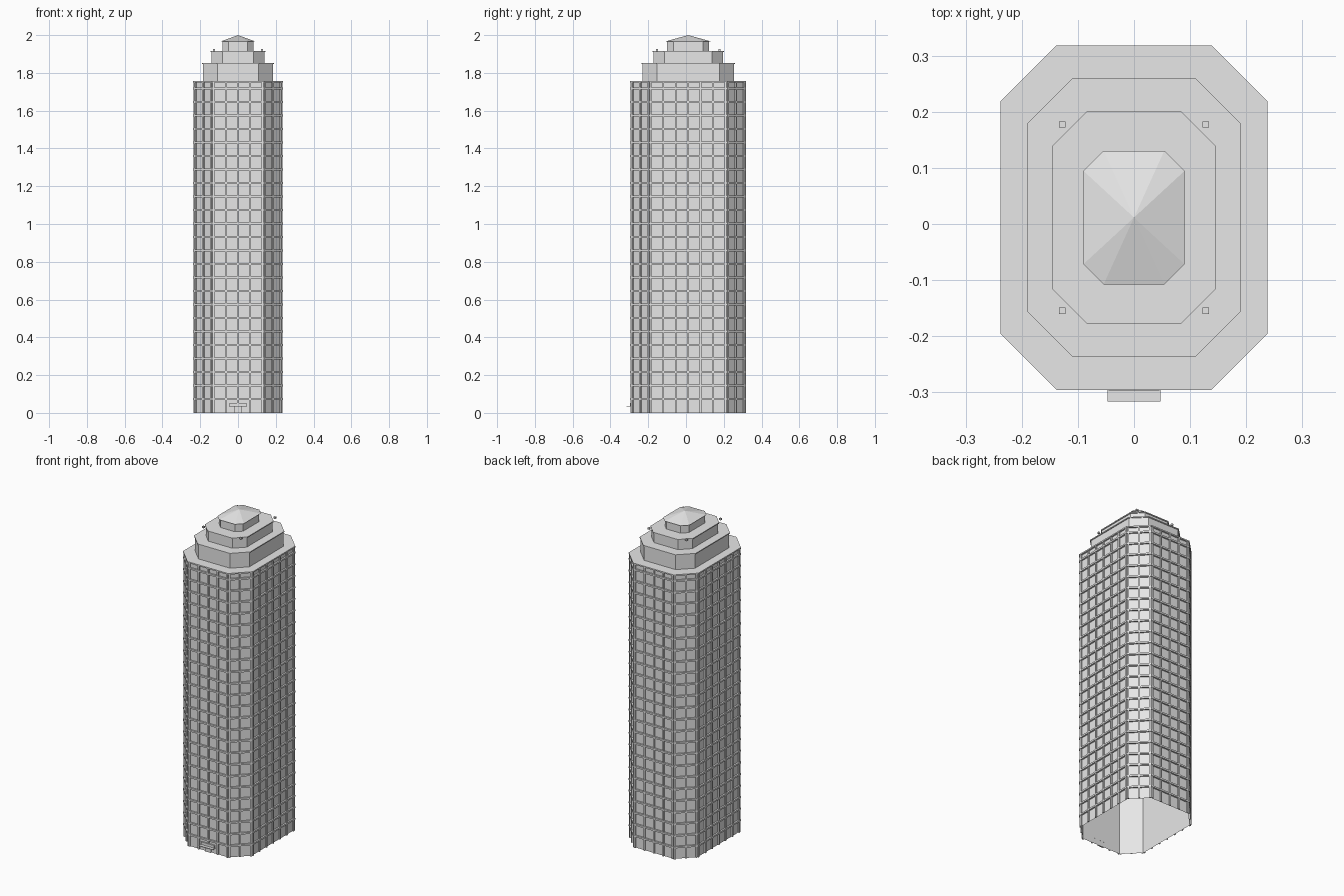
import bpy, bmesh
from mathutils import Vector, Matrix

CY = 0.0115          # the tower sits slightly back to leave room for the canopy
TOP = 1.758
PITCH = 0.0715

old = bpy.data.objects.get("Cube")
if old:
    bpy.data.objects.remove(old, do_unlink=True)

grey = bpy.data.materials.new("light_grey")
grey.use_nodes = True
colour = (0.8, 0.8, 0.8, 1)
grey.diffuse_color = colour
grey.node_tree.nodes["Principled BSDF"].inputs["Base Color"].default_value = colour


def finish(name, bm):
    mesh = bpy.data.meshes.new(name)
    bmesh.ops.recalc_face_normals(bm, faces=bm.faces[:])
    bm.to_mesh(mesh)
    bm.free()
    mesh.materials.append(grey)
    obj = bpy.data.objects.new(name, mesh)
    bpy.context.scene.collection.objects.link(obj)
    return obj


def octagon(hx, hy, c):
    """Rectangle with cut corners, counter-clockwise."""
    return [Vector((x, y + CY, 0)) for x, y in (
        (-hx + c, -hy), (hx - c, -hy), (hx, -hy + c), (hx, hy - c),
        (hx - c, hy), (-hx + c, hy), (-hx, hy - c), (-hx, -hy + c))]


def outset(shape, d):
    hx, hy, c = shape
    return (hx + d, hy + d, c + d * 0.586)


def loop(bm, shape, z):
    return [bm.verts.new(p + Vector((0, 0, z))) for p in octagon(*shape)]


def bridge(bm, a, b):
    for i in range(len(a)):
        j = (i + 1) % len(a)
        bm.faces.new((a[i], a[j], b[j], b[i]))


def storey(name, shape, z0, z1):
    """Walls and roof, open underneath."""
    bm = bmesh.new()
    low, high = loop(bm, shape, z0), loop(bm, shape, z1)
    bridge(bm, low, high)
    bm.faces.new(high)
    return finish(name, bm)


def add_ring(bm, shape, width, z0, z1):
    wide = outset(shape, width)
    loops = [loop(bm, s, z) for s, z in
             ((shape, z0), (wide, z0), (wide, z1), (shape, z1))]
    for k in range(4):
        bridge(bm, loops[k], loops[(k + 1) % 4])


def ring(name, shape, width, z0, z1):
    bm = bmesh.new()
    add_ring(bm, shape, width, z0, z1)
    return finish(name, bm)


def add_box(bm, centre, size, angle=0.0):
    m = (Matrix.Translation(centre) @ Matrix.Rotation(angle, 4, 'Z')
         @ Matrix.Diagonal((*size, 1)))
    bmesh.ops.create_cube(bm, size=1, matrix=m)


def box(name, centre, size):
    bm = bmesh.new()
    add_box(bm, centre, size)
    return finish(name, bm)


# Main shaft and its roof edge
shaft = (0.228, 0.297, 0.094)
storey("shaft_walls", shaft, 0, TOP)
ring("shaft_cornice", shaft, 0.01, TOP - 0.008, TOP)

# Floor bands
bm = bmesh.new()
for k in range(1, 25):
    z = PITCH * k + 0.002
    add_ring(bm, shaft, 0.01, z - 0.005, z + 0.005)
finish("floor_bands", bm)

# Upright mullions on all eight facets
bm = bmesh.new()
W, D = 0.01, 0.008
pts = octagon(*shaft)
for p, q in zip(pts, pts[1:] + pts[:1]):
    edge = q - p
    length = edge.length
    along = edge.normalized()
    out = Vector((along.y, -along.x, 0))
    bays = round(length / 0.067)
    for i in range(bays + 1):
        s = W / 2 + (length - W) * i / bays
        centre = p + along * s + out * (D / 2) + Vector((0, 0, TOP / 2 - 0.002))
        add_box(bm, centre, (W, D, TOP - 0.004),
                Vector((1, 0)).angle_signed(along.xy) * -1)
finish("mullions", bm)

# Stepped crown
lower = (0.186, 0.243, 0.078)
upper = (0.140, 0.184, 0.058)
for label, shape, z0, z1 in (("lower", lower, TOP, 1.852),
                             ("upper", upper, 1.852, 1.917)):
    storey(label + "_setback", shape, z0, z1)
    ring(label + "_setback_cornice", shape, 0.005, z1 - 0.006, z1)

# Lantern with a pointed roof
storey("lantern_walls", (0.082, 0.111, 0.033), 1.917, 1.968)
bm = bmesh.new()
eave = loop(bm, (0.09, 0.119, 0.036), 1.967)
apex = bm.verts.new((0, CY, 2.0))
for i in range(8):
    bm.faces.new((eave[i], eave[(i + 1) % 8], apex))
bm.faces.new(eave)
finish("pointed_roof", bm)

# Corner beacons
bm = bmesh.new()
for sx in (-1, 1):
    for sy in (-1, 1):
        add_box(bm, (sx * 0.128, CY + sy * 0.166, 1.92), (0.011, 0.011, 0.011))
finish("corner_beacons", bm)

# Entrance
front = CY - 0.307
box("entrance_canopy", (0, front - 0.005, 0.035), (0.095, 0.031, 0.004))
box("entrance_panel", (0, front + 0.003, 0.045), (0.09, 0.008, 0.016))
box("entrance_door", (0, front + 0.006, 0.0165), (0.04, 0.008, 0.033))
